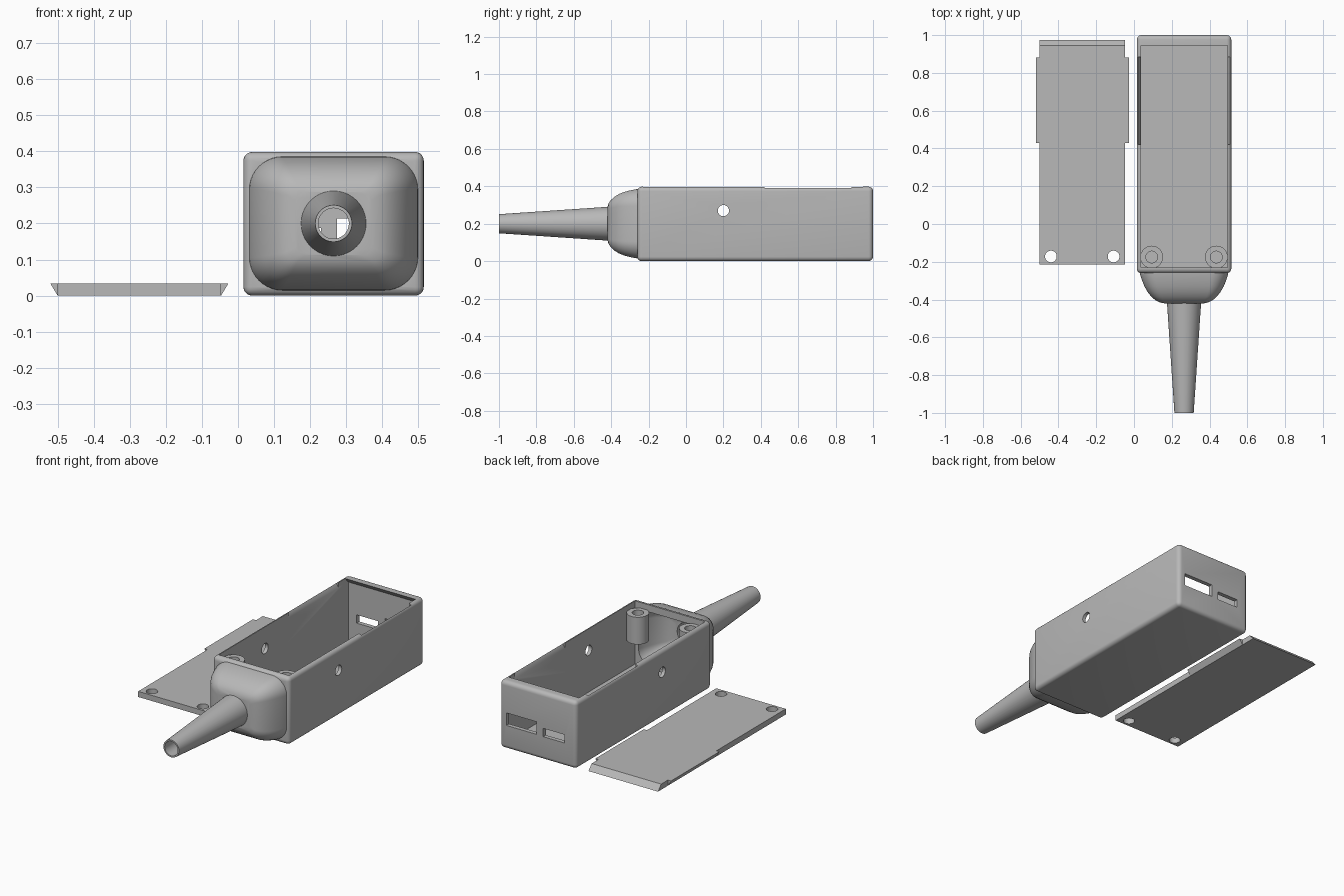
import bpy, bmesh, math
from mathutils import Vector

if "Cube" in bpy.data.objects:
    bpy.data.objects.remove(bpy.data.objects["Cube"])

CX, CZ = 0.265, 0.2          # axis of nose and strain relief

grey = bpy.data.materials.new("grey_plastic")
grey.diffuse_color = (0.48, 0.48, 0.48, 1)
grey.use_nodes = True
grey.node_tree.nodes["Principled BSDF"].inputs["Base Color"].default_value = grey.diffuse_color


def finish(name, bm):
    bmesh.ops.remove_doubles(bm, verts=bm.verts, dist=1e-5)
    bmesh.ops.recalc_face_normals(bm, faces=bm.faces)
    me = bpy.data.meshes.new(name)
    bm.to_mesh(me)
    bm.free()
    me.materials.append(grey)
    ob = bpy.data.objects.new(name, me)
    bpy.context.collection.objects.link(ob)
    return ob


def rounded(cu, cv, hu, hv, r, n=10):
    """Rounded rectangle ring; a circle when hu = hv = r."""
    pts = []
    for k, (su, sv) in enumerate([(1, 1), (-1, 1), (-1, -1), (1, -1)]):
        for i in range(n + 1):
            a = math.pi / 2 * (k + i / n)
            pts.append((cu + su * (hu - r) + r * math.cos(a),
                        cv + sv * (hv - r) + r * math.sin(a)))
    return pts


def circle(cu, cv, r):
    return rounded(cu, cv, r, r, r)


def loft(name, axis, sections):
    """Skin of rings [(position, points)] along an axis, with end caps."""
    place = {"x": lambda u, v, t: (t, u, v),
             "y": lambda u, v, t: (u, t, v),
             "z": lambda u, v, t: (u, v, t)}[axis]
    bm = bmesh.new()
    rings = [[bm.verts.new(place(u, v, t)) for u, v in pts] for t, pts in sections]
    n = len(rings[0])
    for a, b in zip(rings, rings[1:]):
        for i in range(n):
            j = (i + 1) % n
            bm.faces.new((a[i], a[j], b[j], b[i]))
    bm.faces.new(rings[0])
    bm.faces.new(rings[-1])
    return finish(name, bm)


def prism(name, axis, pts, a, b):
    return loft(name, axis, [(a, pts), (b, pts)])


def rect(u0, u1, v0, v1):
    return [(u0, v0), (u1, v0), (u1, v1), (u0, v1)]


def combine(target, op, tools):
    """Apply booleans and remove the tools."""
    for tool in tools:
        m = target.modifiers.new("cut", "BOOLEAN")
        m.operation, m.object, m.solver = op, tool, "EXACT"
        deps = bpy.context.evaluated_depsgraph_get()
        me = bpy.data.meshes.new_from_object(target.evaluated_get(deps))
        target.modifiers.clear()
        target.data = me
        bpy.data.objects.remove(tool)


def smooth(ob):
    bpy.ops.object.select_all(action="DESELECT")
    ob.select_set(True)
    bpy.context.view_layer.objects.active = ob
    bpy.ops.object.shade_smooth_by_angle(angle=math.radians(32))


# Case: block with rounded edges
bm = bmesh.new()
bmesh.ops.create_cube(bm, size=1)
for v in bm.verts:
    v.co = Vector((v.co.x * 0.5 + CX, v.co.y * 1.26 + 0.37, v.co.z * 0.396 + 0.2))
    v.co.z = 0.0 if v.co.z < 0.2 else 0.398
bmesh.ops.bevel(bm, geom=bm.edges[:], offset=0.024, segments=5,
                profile=0.5, affect="EDGES")
case = finish("case", bm)

# Nose: rounded rectangle shrinking forward (y, side inset, top inset)
steps = [(-0.25, 0, 0), (-0.27, 0.003, 0.002), (-0.30, 0.013, 0.008),
         (-0.33, 0.025, 0.016), (-0.36, 0.042, 0.028), (-0.385, 0.062, 0.044),
         (-0.403, 0.083, 0.061), (-0.414, 0.104, 0.078), (-0.42, 0.13, 0.098)]


def nose(name, wall, y0):
    rings = []
    for k, (y, ix, iz) in enumerate(steps):
        hx, hz = 0.235 - ix - wall, 0.186 - iz - wall
        r = max(0.025, 0.092 - 0.6 * ix - wall * 0.5)
        rings.append((y0 if k == 0 else y + wall, rounded(CX, CZ, hx, hz, min(r, hz))))
    return loft(name, "y", rings)


strain_relief = loft("strain_relief", "y", [(-0.40, circle(CX, CZ, 0.0915)),
                                            (-1.0, circle(CX, CZ, 0.051))])
combine(case, "UNION", [nose("nose", 0, -0.25), strain_relief])

# Hollow interior with undercut rear lip, nose cavity and cable bore
cavity = prism("cavity", "x", [(-0.23, 0.025), (0.975, 0.025), (0.975, 0.366),
                               (0.932, 0.412), (-0.23, 0.412)], 0.036, 0.494)
nose_hollow = nose("nose_hollow", 0.028, -0.2)
bore = loft("bore", "y", [(-1.01, circle(CX, CZ, 0.042)),
                          (-0.37, circle(CX, CZ, 0.068))])
# Lid clip notches, side holes and rear port slots
notch = prism("notch", "y", [(0.036, 0.366), (0.494, 0.366),
                             (0.521, 0.412), (0.009, 0.412)], 0.42, 0.885)
side_hole = prism("side_hole", "x", circle(0.2, 0.27, 0.03), -0.1, 0.6)
port_large = prism("port_large", "y", rect(0.274, 0.47, 0.14, 0.214), 0.9, 1.1)
port_small = prism("port_small", "y", rect(0.09, 0.23, 0.138, 0.187), 0.9, 1.1)
combine(case, "DIFFERENCE", [cavity, nose_hollow, bore, notch, side_hole,
                             port_large, port_small])
smooth(case)

# Screw posts in the front corners
for side, x in (("left", 0.094), ("right", 0.436)):
    post = prism("screw_post_" + side, "z", circle(x, -0.175, 0.06), 0.205, 0.365)
    combine(post, "DIFFERENCE",
            [prism("post_bore", "z", circle(x, -0.175, 0.031), 0.1, 0.5)])
    smooth(post)

# Lid: plate with sloped rear edge, flared side clips and screw holes
lid = prism("lid", "x", [(-0.215, 0), (0.975, 0), (0.945, 0.033), (-0.215, 0.033)],
            -0.5, -0.047)
clips = prism("clips", "y", [(-0.5, 0), (-0.047, 0), (-0.027, 0.033), (-0.52, 0.033)],
              0.43, 0.882)
combine(lid, "UNION", [clips])
combine(lid, "DIFFERENCE", [prism("lid_hole", "z", circle(x, -0.172, 0.031), -0.1, 0.1)
                            for x in (-0.44, -0.108)])
smooth(lid)
